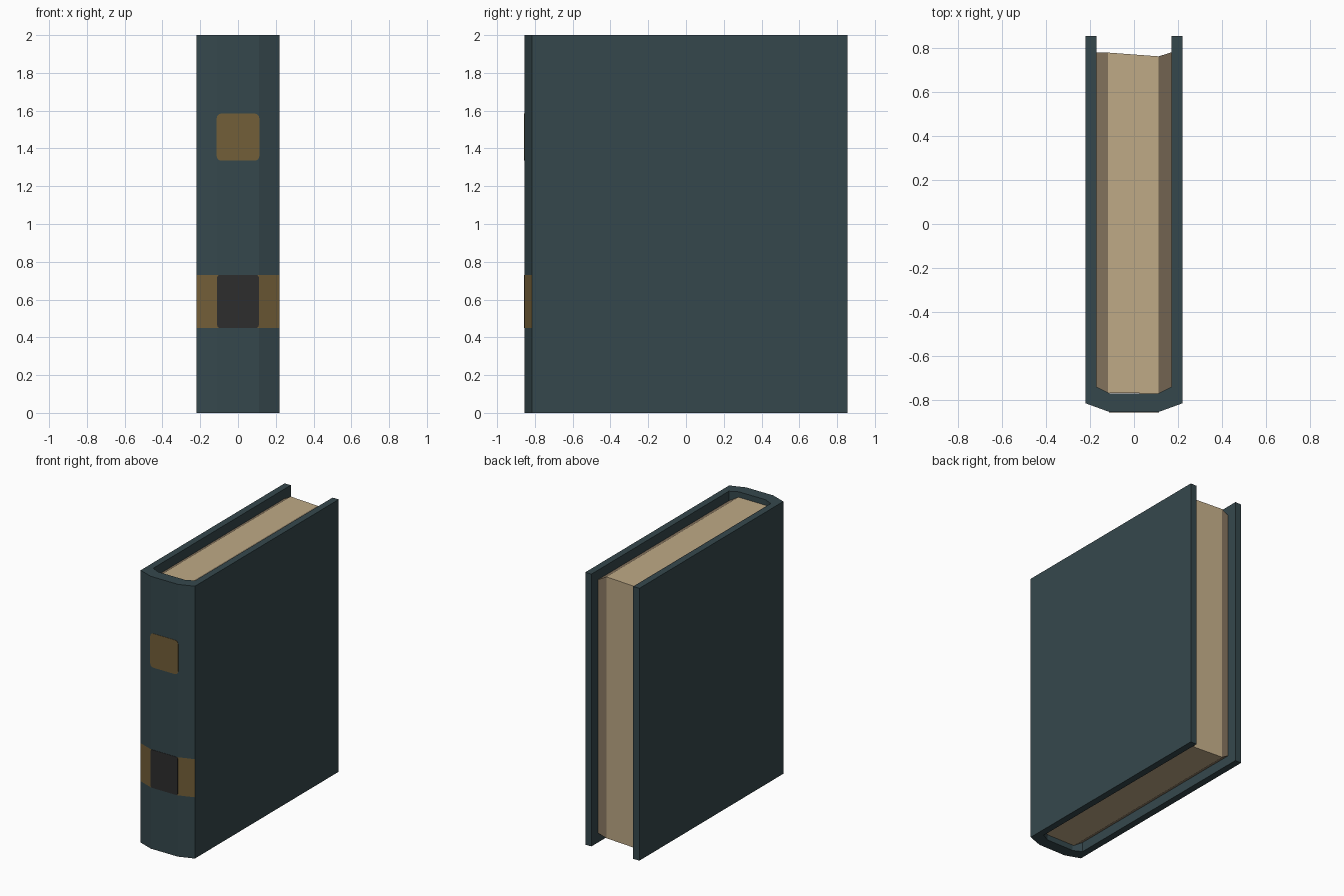
import bpy, bmesh, math

if "Cube" in bpy.data.objects:
    bpy.data.objects.remove(bpy.data.objects["Cube"], do_unlink=True)


def material(name, rgb):
    m = bpy.data.materials.new(name)
    m.use_nodes = True
    m.diffuse_color = (*rgb, 1)
    m.node_tree.nodes["Principled BSDF"].inputs["Base Color"].default_value = (*rgb, 1)
    return m


teal = material("dark_teal_cloth", (0.036, 0.064, 0.073))
gold = material("dull_gold", (0.17, 0.113, 0.04))
black = material("soft_black", (0.027, 0.027, 0.027))
paper = material("cream_paper", (0.52, 0.40, 0.24))
shade = material("brown_paper_edge", (0.24, 0.18, 0.115))


def finish(name, bm, mats):
    bmesh.ops.recalc_face_normals(bm, faces=bm.faces)
    mesh = bpy.data.meshes.new(name)
    bm.to_mesh(mesh)
    bm.free()
    for m in mats:
        mesh.materials.append(m)
    obj = bpy.data.objects.new(name, mesh)
    bpy.context.collection.objects.link(obj)
    return obj


def prism(points, offset):
    """Closed outline of 3D points, extruded along offset."""
    bm = bmesh.new()
    face = bm.faces.new([bm.verts.new(p) for p in points])
    new = bmesh.ops.extrude_face_region(bm, geom=[face])["geom"]
    bmesh.ops.translate(bm, vec=offset,
                        verts=[v for v in new if isinstance(v, bmesh.types.BMVert)])
    return bm


# Cover: U-shaped profile with a three-sided spine, banded in gold
half = [(0.22, 0.855), (0.22, -0.815), (0.11, -0.855)]
inner = [(0.11, -0.77), (0.17, -0.74), (0.17, 0.855)]
outline = half + [(-x, y) for x, y in reversed(half)]
outline += [(-x, y) for x, y in reversed(inner)] + inner
BAND = (0.45, 0.73)
bm = prism([(x, y, 0) for x, y in outline], (0, 0, 2))
for z in BAND:
    bmesh.ops.bisect_plane(bm, geom=bm.verts[:] + bm.edges[:] + bm.faces[:],
                           plane_co=(0, 0, z), plane_no=(0, 0, 1))
bm.normal_update()
bmesh.ops.recalc_face_normals(bm, faces=bm.faces)
for f in bm.faces:
    c = f.calc_center_median()
    if BAND[0] < c.z < BAND[1] and f.normal.y < -0.5 and c.y < -0.8:
        f.material_index = 1
finish("cover", bm, [teal, gold])

# Page block: four sections across the thickness (x, front y, back y, half height)
sections = [(-0.17, -0.74, 0.78, 0.93), (-0.118, -0.768, 0.779, 0.96),
            (0.112, -0.77, 0.762, 0.96), (0.17, -0.74, 0.78, 0.93)]
bm = bmesh.new()
rings = [[bm.verts.new((x, y, 1 + s * h))
          for y, s in ((front, -1), (back, -1), (back, 1), (front, 1))]
         for x, front, back, h in sections]
for k in range(3):
    for i in range(4):
        j = (i + 1) % 4
        f = bm.faces.new((rings[k][i], rings[k][j], rings[k + 1][j], rings[k + 1][i]))
        f.material_index = 0 if k == 1 else 1
for ring in (rings[0], rings[-1]):
    bm.faces.new(ring).material_index = 1
finish("page_block", bm, [paper, shade])


# Spine plates: thin rounded rectangles
def spine_plate(name, width, bottom, top, radius, mat):
    pts = []
    cx, cz = width / 2 - radius, (top - bottom) / 2 - radius
    for q, (sx, sz) in enumerate(((1, 1), (-1, 1), (-1, -1), (1, -1))):
        for step in range(4):
            a = math.radians(90 * q + 30 * step)
            pts.append((sx * cx + radius * math.cos(a), -0.854,
                        (top + bottom) / 2 + sz * cz + radius * math.sin(a)))
    finish(name, prism(pts, (0, -0.003, 0)), [mat])


spine_plate("spine_title_plate", 0.226, 1.335, 1.585, 0.025, gold)
spine_plate("spine_band_panel", 0.22, 0.45, 0.73, 0.012, black)
